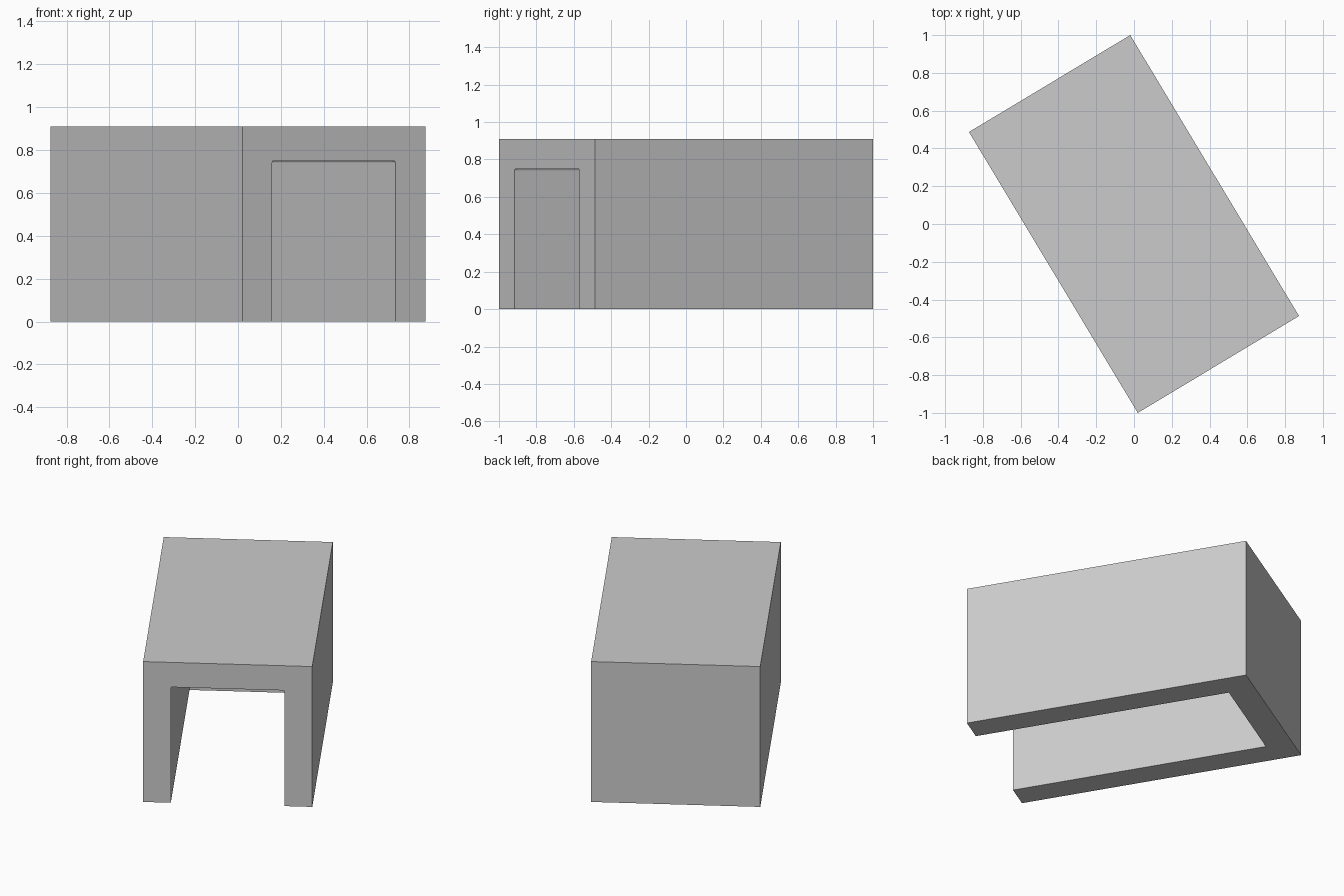
import bpy
import bmesh
from math import radians
from mathutils import Matrix, Vector

# Remove the default cube
cube = bpy.data.objects.get("Cube")
if cube:
    bpy.data.objects.remove(cube, do_unlink=True)

WIDTH, LENGTH, HEIGHT = 0.996, 1.735, 0.91
WALL = 0.163
TURN = radians(31)

# Plain grey surface
grey = bpy.data.materials.new("plain_grey")
grey.use_nodes = True
colour = (0.6, 0.6, 0.6, 1)
grey.diffuse_color = colour
grey.node_tree.nodes["Principled BSDF"].inputs["Base Color"].default_value = colour


def make_box(name, low, high, fillet=0):
    """Box between two corners; fillet rounds its long upper edges."""
    low, high = Vector(low), Vector(high)
    bm = bmesh.new()
    bmesh.ops.create_cube(bm, size=1)
    size = Matrix.Diagonal((high - low).to_4d())
    bm.transform(Matrix.Translation((low + high) / 2) @ size)
    if fillet:
        top = high.z - 0.001
        edges = [e for e in bm.edges
                 if all(v.co.z > top for v in e.verts)
                 and abs(e.verts[0].co.x - e.verts[1].co.x) < 0.001]
        bmesh.ops.bevel(bm, geom=edges, offset=fillet, segments=3,
                        profile=0.5, affect='EDGES')
    mesh = bpy.data.meshes.new(name)
    bm.to_mesh(mesh)
    bm.free()
    mesh.materials.append(grey)
    obj = bpy.data.objects.new(name, mesh)
    obj.rotation_euler.z = TURN
    bpy.context.collection.objects.link(obj)
    return obj


# Outer block
shelter = make_box("shelter_shell", (-WIDTH / 2, -LENGTH / 2, 0),
                   (WIDTH / 2, LENGTH / 2, HEIGHT))

# Hollow, open at the front and underneath
hollow = make_box("hollow_cutter", (-WIDTH / 2 + WALL, -LENGTH / 2 - 0.1, -0.1),
                  (WIDTH / 2 - WALL, LENGTH / 2 - WALL, 0.75), fillet=0.008)
hollow.hide_render = True

cut = shelter.modifiers.new("hollow_out", 'BOOLEAN')
cut.operation = 'DIFFERENCE'
cut.solver = 'EXACT'
cut.object = hollow

# Apply the cut and discard the cutter
bpy.context.view_layer.objects.active = shelter
shelter.select_set(True)
bpy.ops.object.modifier_apply(modifier=cut.name)
bpy.data.objects.remove(hollow, do_unlink=True)
